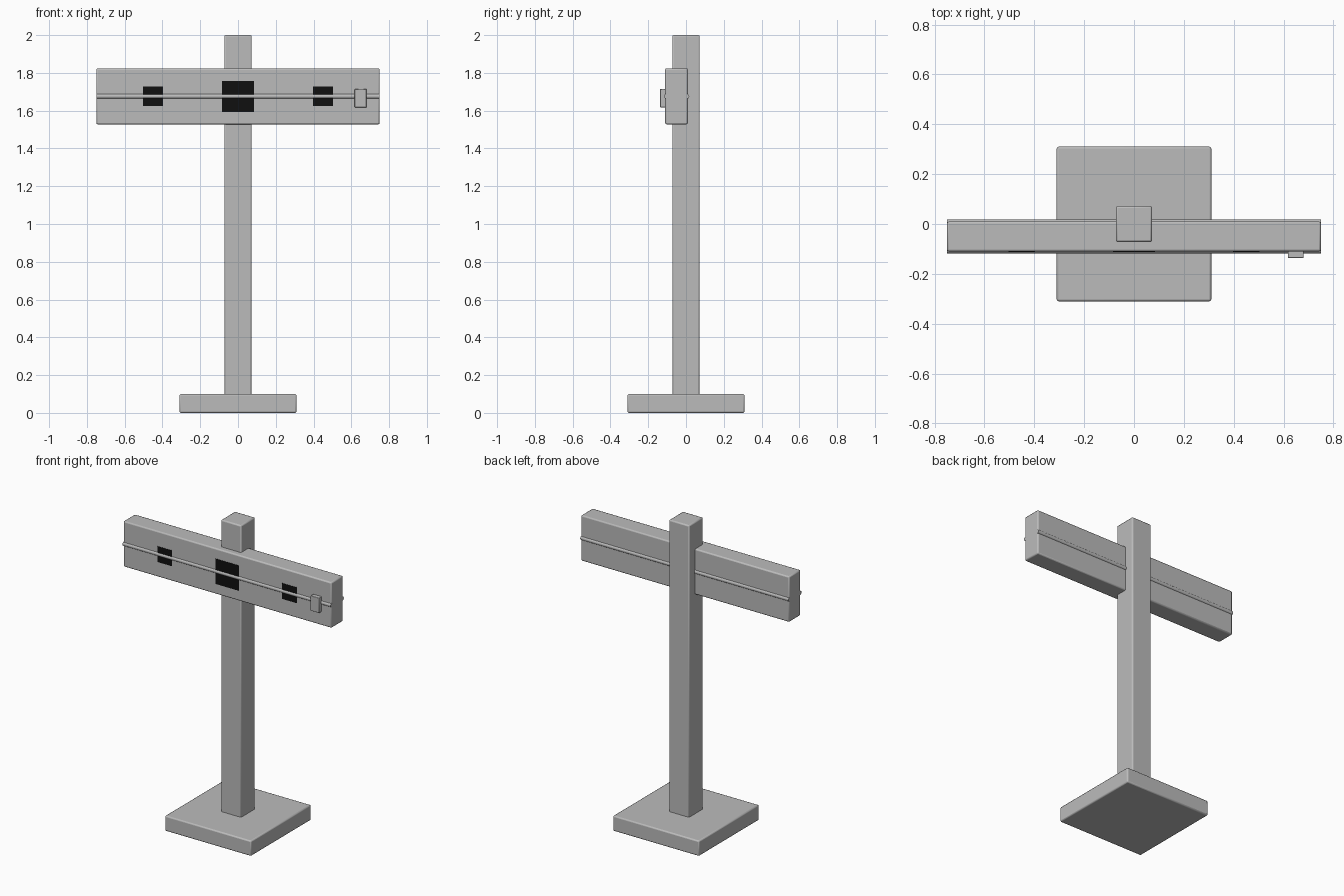
import bpy
import math

cube = bpy.data.objects.get("Cube")
if cube:
    bpy.data.objects.remove(cube, do_unlink=True)


def make_material(name, rgb):
    mat = bpy.data.materials.new(name)
    mat.use_nodes = True
    color = (*rgb, 1)
    mat.diffuse_color = color
    mat.node_tree.nodes["Principled BSDF"].inputs["Base Color"].default_value = color
    return mat


grey = make_material("plain grey", (0.5, 0.5, 0.5))
black = make_material("black", (0.005, 0.005, 0.005))


def finish(name, mat):
    obj = bpy.context.object
    obj.name = name
    obj.data.materials.append(mat)
    return obj


def box(name, center, size, mat=grey, bevel=0.0):
    bpy.ops.mesh.primitive_cube_add(size=1, location=center)
    obj = finish(name, mat)
    obj.scale = size
    bpy.ops.object.transform_apply(location=False, rotation=False, scale=True)
    if bevel:
        mod = obj.modifiers.new("soft edges", 'BEVEL')
        mod.width = bevel
        mod.segments = 2
        bpy.ops.object.shade_smooth_by_angle(angle=math.radians(30))
    return obj


def rod(name, y):
    bpy.ops.mesh.primitive_cylinder_add(vertices=24, radius=0.0125, depth=1.5,
                                        location=(0, y, MID_Z),
                                        rotation=(0, math.pi / 2, 0))
    finish(name, grey)
    bpy.ops.object.shade_smooth_by_angle(angle=math.radians(30))


MID_Z = 1.676
FACE_Y = -0.11

# Stand
box("base", (0, 0, 0.05), (0.62, 0.62, 0.1), bevel=0.008)
box("post", (0, 0, 1.04), (0.145, 0.145, 1.92), bevel=0.008)

# Crossboard with a rod half sunk along each face
box("crossboard", (0, -0.05, MID_Z), (1.5, 0.12, 0.297), bevel=0.008)
rod("front_rod", -0.105)
rod("back_rod", 0.005)

# Small block at the left end of the board
box("end_block", (0.649, -0.121, 1.666), (0.062, 0.032, 0.098), bevel=0.003)

# Dark plates on the front, lying behind the rod
box("middle_plate", (0, FACE_Y, MID_Z), (0.17, 0.004, 0.164), black)
for side, sign in (("left", 1), ("right", -1)):
    box(side + "_plate", (sign * 0.45, FACE_Y, MID_Z), (0.106, 0.004, 0.102), black)
